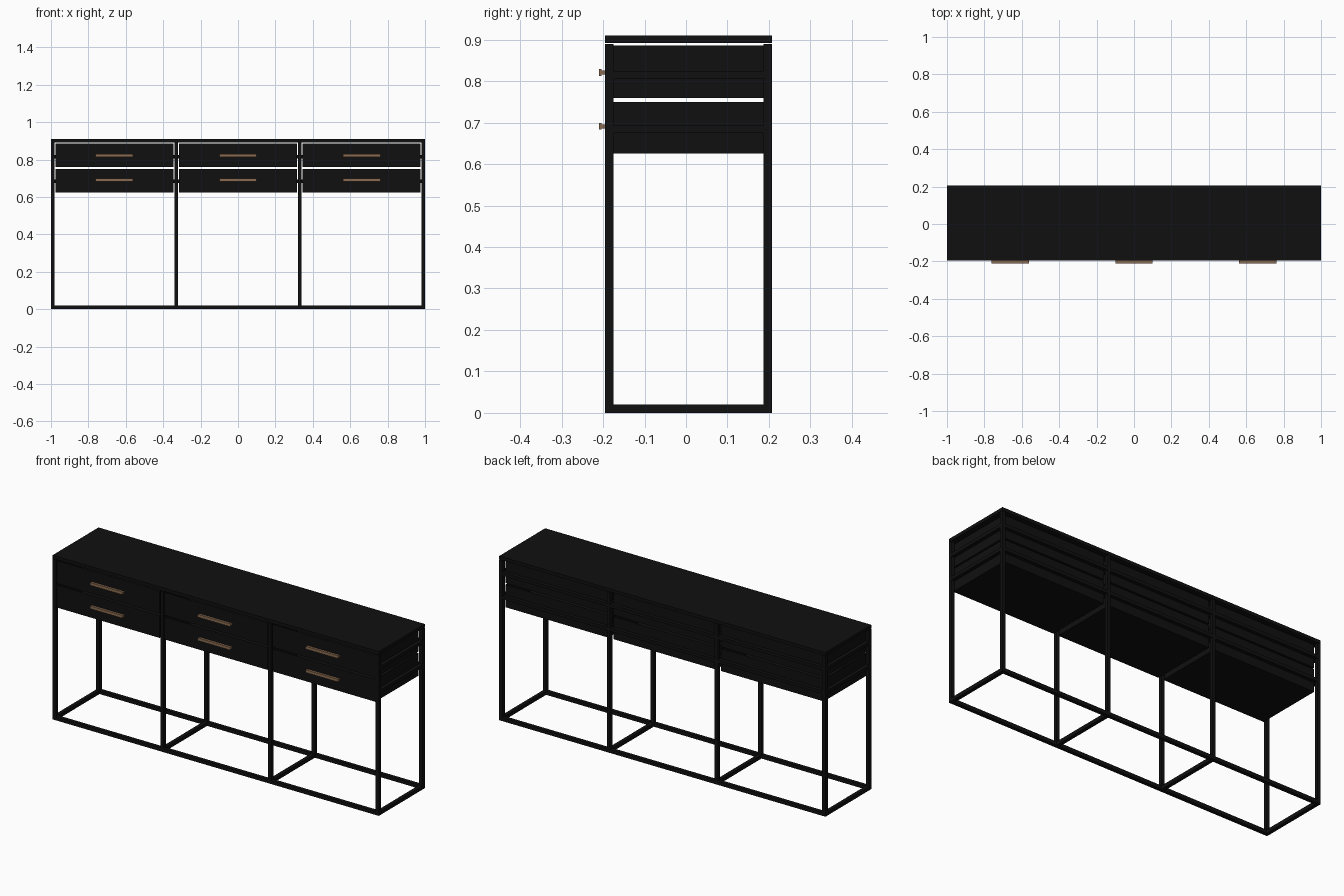
import bpy, bmesh

if "Cube" in bpy.data.objects:
    bpy.data.objects.remove(bpy.data.objects["Cube"])


def material(name, rgb):
    m = bpy.data.materials.new(name)
    m.diffuse_color = (*rgb, 1)
    m.use_nodes = True
    m.node_tree.nodes["Principled BSDF"].inputs["Base Color"].default_value = m.diffuse_color
    return m


BLACK = material("matte black", (0.005, 0.005, 0.005))
BRONZE = material("bronze", (0.25, 0.145, 0.08))


def build(name, boxes, mat, open_top=False):
    """One object made of boxes, each given as (x0, x1, y0, y1, z0, z1)."""
    bm = bmesh.new()
    for x0, x1, y0, y1, z0, z1 in boxes:
        verts = bmesh.ops.create_cube(bm, size=1)["verts"]
        for v in verts:
            v.co = (x1 if v.co.x > 0 else x0,
                    y1 if v.co.y > 0 else y0,
                    z1 if v.co.z > 0 else z0)
    if open_top:
        # hollow the drawer out from its upper face
        bm.normal_update()
        top = [f for f in bm.faces if f.normal.z > 0.9]
        bmesh.ops.inset_region(bm, faces=top, thickness=0.012)
        for v in top[0].verts:
            v.co.z = boxes[0][4] + 0.012
    mesh = bpy.data.meshes.new(name)
    bm.to_mesh(mesh)
    bm.free()
    mesh.materials.append(mat)
    ob = bpy.data.objects.new(name, mesh)
    bpy.context.collection.objects.link(ob)
    return ob


T = 0.02                              # bar thickness
YF, YB, H = -0.195, 0.207, 0.91       # front, back, height
POSTS = (-0.99, -0.33, 0.33, 0.99)
SIDES = (("front", YF), ("back", YB - T))

# Upright posts
for label, y in SIDES:
    build(label + "_posts",
          [(x - T / 2, x + T / 2, y, y + T, T, H - T) for x in POSTS], BLACK)

# Bottom frame: long rails and cross bars
for label, y in SIDES:
    build(label + "_bottom_rail", [(-1, 1, y, y + T, 0, T)], BLACK)
build("bottom_cross_bars",
      [(x - T / 2, x + T / 2, YF + T, YB - T, 0, T) for x in POSTS], BLACK)

# Table top
build("top_panel", [(-1, 1, YF, YB, H - 0.018, H)], BLACK)

# Rails carrying the drawers, along the back and between the posts
for label, z in (("upper", 0.806), ("lower", 0.675)):
    build(label + "_back_rail",
          [(a + T / 2, b - T / 2, YB - T, YB, z, z + 0.018)
           for a, b in zip(POSTS, POSTS[1:])], BLACK)
    build(label + "_runners",
          [(x - T / 2, x + T / 2, YF + T, YB - T, z, z + 0.018) for x in POSTS], BLACK)

# Drawers with their bar handles
for col, cx in (("left", -0.661), ("middle", 0), ("right", 0.661)):
    for row, z0, z1, hz in (("upper", 0.759, 0.886, 0.821), ("lower", 0.625, 0.75, 0.691)):
        name = f"{row}_{col}_drawer"
        build(name, [(cx - 0.315, cx + 0.315, YF + 0.003, YB - T, z0, z1)], BLACK, True)
        build(name + "_handle",
              [(cx - 0.1, cx + 0.1, -0.21, -0.204, hz - 0.008, hz + 0.008),
               (cx - 0.1, cx + 0.1, -0.204, YF + 0.003, hz - 0.005, hz + 0.005)], BRONZE)
